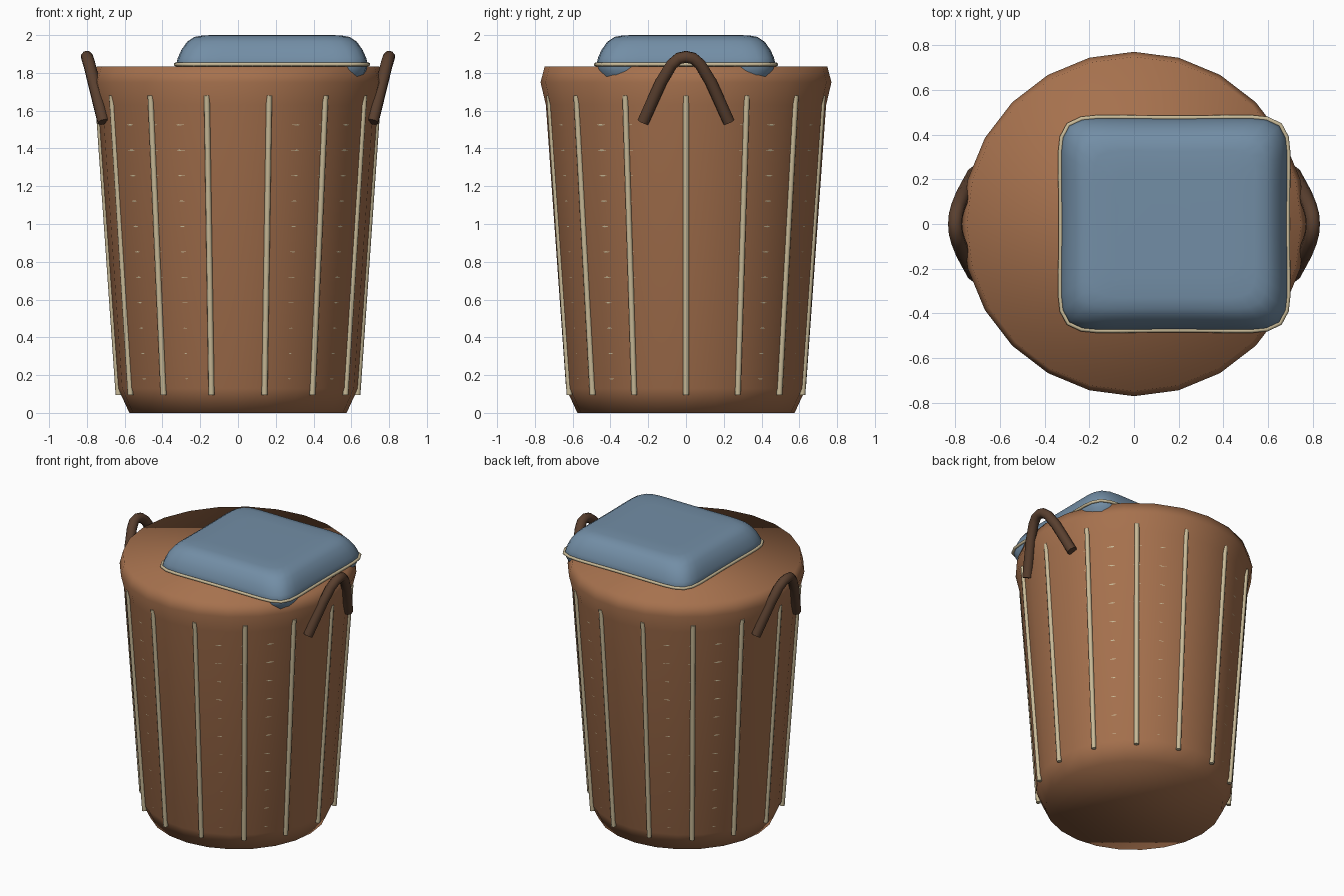
import bpy, bmesh
from math import sin, cos, pi, tau

if "Cube" in bpy.data.objects:
    bpy.data.objects.remove(bpy.data.objects["Cube"])

def material(name, rgb):
    m = bpy.data.materials.new(name)
    m.diffuse_color = (*rgb, 1)
    m.use_nodes = True
    m.node_tree.nodes["Principled BSDF"].inputs["Base Color"].default_value = m.diffuse_color
    return m

BROWN = material("wicker_brown", (0.38, 0.165, 0.075))
DARK = material("handle_brown", (0.10, 0.05, 0.028))
BEIGE = material("trim_beige", (0.58, 0.49, 0.31))
BLUE = material("cloth_blue", (0.17, 0.27, 0.38))

def loft(name, rings, mat):
    """Skin a stack of closed rings and cap both ends."""
    bm = bmesh.new()
    vs = [[bm.verts.new(p) for p in ring] for ring in rings]
    n = len(vs[0])
    for a, b in zip(vs, vs[1:]):
        for i in range(n):
            bm.faces.new((a[i], a[(i + 1) % n], b[(i + 1) % n], b[i]))
    bm.faces.new(vs[0][::-1])
    bm.faces.new(vs[-1])
    for f in bm.faces:
        f.smooth = True
    me = bpy.data.meshes.new(name)
    bm.to_mesh(me)
    bm.free()
    me.materials.append(mat)
    ob = bpy.data.objects.new(name, me)
    bpy.context.collection.objects.link(ob)
    return ob

def tube(name, paths, radius, mat, cyclic=False, res=2):
    """Round tubes along one or more polylines, turned into a mesh."""
    cu = bpy.data.curves.new(name, 'CURVE')
    cu.dimensions = '3D'
    cu.bevel_depth = radius
    cu.bevel_resolution = res
    cu.use_fill_caps = True
    for path in paths:
        sp = cu.splines.new('POLY')
        sp.points.add(len(path) - 1)
        for pt, co in zip(sp.points, path):
            pt.co = (*co, 1)
        sp.use_cyclic_u = cyclic
        sp.use_smooth = True
    cu.materials.append(mat)
    ob = bpy.data.objects.new(name, cu)
    bpy.context.collection.objects.link(ob)
    bpy.ops.object.select_all(action='DESELECT')
    ob.select_set(True)
    bpy.context.view_layer.objects.active = ob
    bpy.ops.object.convert(target='MESH')
    return ob

def circle(r, z, n):
    return [(r * cos(tau * i / n), r * sin(tau * i / n), z) for i in range(n)]

# Basket body: tapered 24-sided drum with chamfered foot and swollen rim
profile = [(0.575, 0), (0.635, 0.13), (0.742, 1.63), (0.77, 1.75), (0.748, 1.835)]
loft("basket_body", [circle(r, z, 24) for r, z in profile], BROWN)

def wall(z):
    return 0.635 + (z - 0.13) * 0.107 / 1.5

# Upright ribs
ribs = []
for k in range(14):
    a = tau * k / 14
    ribs.append([(r * cos(a), r * sin(a), z) for r, z in ((0.632, 0.095), (0.742, 1.68))])
tube("upright_ribs", ribs, 0.016, BEIGE)

# Woven bands, only just breaking through the wall between ribs
bands = []
for i in range(12):
    z = 0.18 + i * 0.1345
    bands.append(circle(wall(z) * (0.9948 + 0.0012 * i / 11) - 0.012, z, 28))
tube("woven_bands", bands, 0.012, BEIGE, cyclic=True, res=1)

# Handles, one on each side
half = [(0.712, 0.227, 1.54), (0.738, 0.180, 1.645), (0.765, 0.130, 1.755),
        (0.787, 0.075, 1.845), (0.797, 0.038, 1.877)]
arch = half + [(0.80, 0, 1.885)] + [(x, -y, z) for x, y, z in reversed(half)]
for side, s in (("right", 1), ("left", -1)):
    tube(side + "_handle", [[(s * x, y, z) for x, y, z in arch]], 0.033, DARK)

# Folded cloth cushion: rounded square with slightly pinched sides
def outline(inset, z, n=64):
    pts = []
    for i in range(n):
        a = tau * i / n
        c, s = cos(a), sin(a)
        k = (abs(c) ** 8 + abs(s) ** 8) ** (-1 / 8)
        x, y = c * k, s * k
        pinch_x = 1 - 0.02 * (1 - y * y)
        pinch_y = 1 - 0.02 * (1 - x * x)
        pts.append((0.18 + x * pinch_x * (0.518 - inset),
                    y * pinch_y * (0.485 - inset), z))
    return pts

MID = 1.845
upper = [(0.003, 0), (0.012, 0.035), (0.03, 0.075), (0.062, 0.12),
         (0.10, 0.145), (0.15, 0.154), (0.25, 0.155)]
levels = [(i, -h) for i, h in reversed(upper[1:])] + upper
loft("cloth_cushion", [outline(i, MID + h) for i, h in levels], BLUE)

# Piping around the cushion seam
tube("cushion_piping", [outline(0, MID)], 0.010, BEIGE, cyclic=True)
